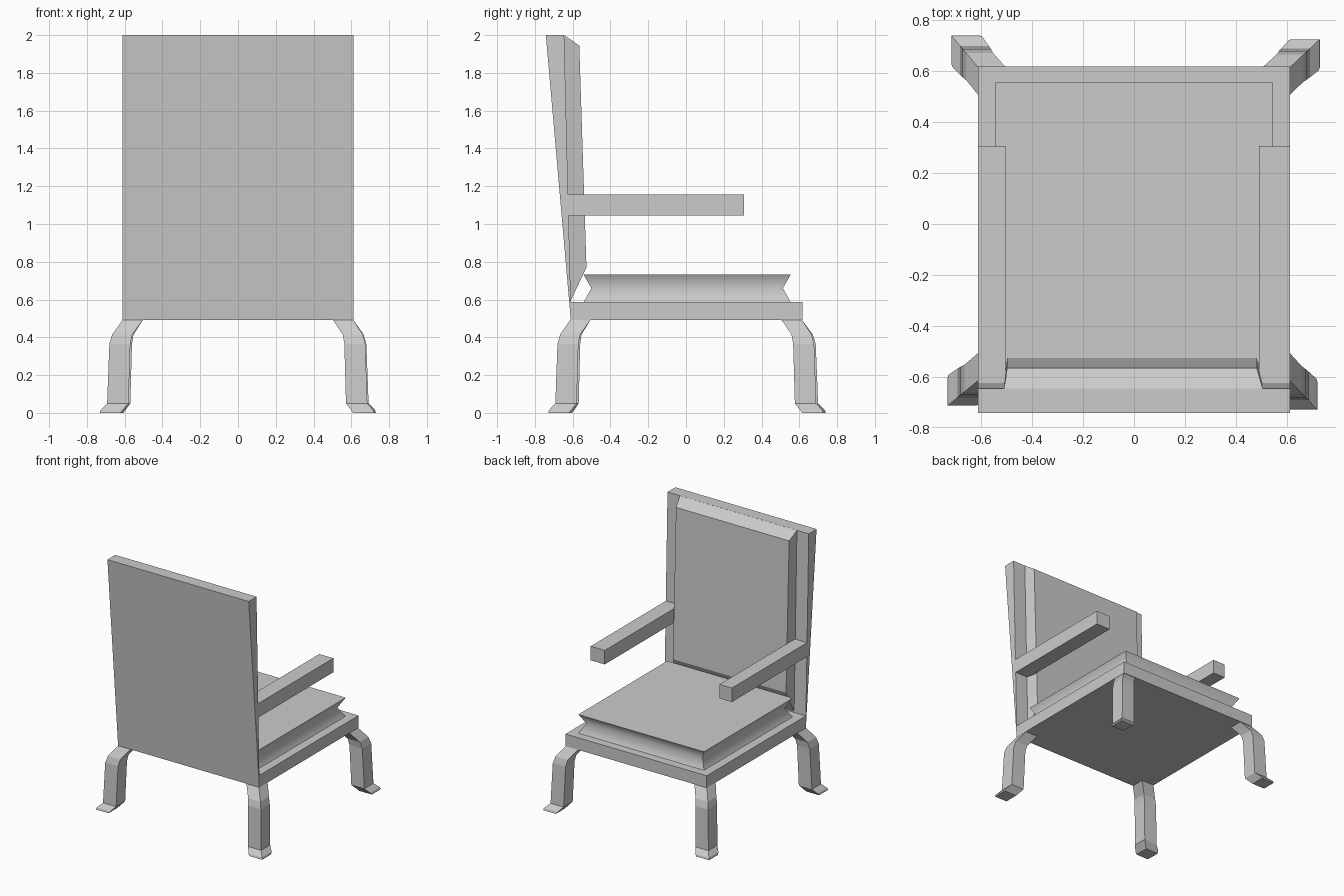
import bpy, bmesh, math

if "Cube" in bpy.data.objects:
    bpy.data.objects.remove(bpy.data.objects["Cube"])


def loft(name, rings, smooth=None):
    """Closed solid skinned through rings of equal length."""
    bm = bmesh.new()
    loops = [[bm.verts.new(p) for p in ring] for ring in rings]
    n = len(loops[0])
    for a, b in zip(loops, loops[1:]):
        for i in range(n):
            j = (i + 1) % n
            bm.faces.new((a[i], a[j], b[j], b[i]))
    bm.faces.new(loops[0])
    bm.faces.new(loops[-1])
    bmesh.ops.recalc_face_normals(bm, faces=bm.faces[:])
    mesh = bpy.data.meshes.new(name)
    bm.to_mesh(mesh)
    bm.free()
    if smooth:
        for p in mesh.polygons:
            p.use_smooth = True
        mesh.set_sharp_from_angle(angle=math.radians(smooth))
    obj = bpy.data.objects.new(name, mesh)
    bpy.context.collection.objects.link(obj)
    return obj


def rect(x0, x1, y0, y1, z):
    return [(x0, y0, z), (x1, y0, z), (x1, y1, z), (x0, y1, z)]


def box(name, x0, x1, y0, y1, z0, z1):
    return loft(name, [rect(x0, x1, y0, y1, z) for z in (z0, z1)])


# Seat frame
box("seat_frame", -0.612, 0.612, -0.61, 0.618, 0.492, 0.587)

# Seat cushion with pinched sides
loft("seat_cushion", [rect(-0.545 + d, 0.545 - d, -0.543 + d, 0.555 - d, z)
                      for z, d in ((0.585, 0), (0.66, 0.042), (0.733, 0))], smooth=60)

# Wedge-shaped leaning backrest
back = [(-0.61, 0.492), (-0.742, 2.0), (-0.645, 2.0), (-0.61, 0.587)]
loft("backrest", [[(x, y, z) for y, z in back] for x in (-0.612, 0.612)])

# Bevelled back cushion, from its base on the backrest to its front face
loft("back_cushion", [
    [(-0.51, -0.612, 0.59), (0.505, -0.612, 0.59), (0.505, -0.646, 2.0), (-0.51, -0.646, 2.0)],
    [(-0.498, -0.527, 0.77), (0.482, -0.527, 0.77), (0.482, -0.565, 1.945), (-0.498, -0.565, 1.945)]])

# Armrests
box("left_armrest", -0.612, -0.505, -0.635, 0.306, 1.045, 1.155)
box("right_armrest", 0.49, 0.612, -0.635, 0.306, 1.045, 1.155)

# Legs: height, outer offset and inner offset of each section from the corner
sections = [(0.493, 0.0, -0.108), (0.415, 0.056, -0.05), (0.365, 0.071, -0.04),
            (0.05, 0.083, -0.03), (0.015, 0.118, 0.0), (0.0, 0.122, 0.012)]
legs = {"front_left_leg": (-1, -1, 1.0, 0.82), "front_right_leg": (1, -1, 0.9, 0.95),
        "back_left_leg": (-1, 1, 0.88, 1.04), "back_right_leg": (1, 1, 0.98, 0.92)}
for name, (sx, sy, kx, ky) in legs.items():
    rings = []
    for z, o, i in sections:
        dx, dy = o * (kx - 1), o * (ky - 1)
        rings.append(rect(sx * (0.61 + i + dx), sx * (0.61 + o + dx),
                          sy * (0.613 + i + dy), sy * (0.613 + o + dy), z))
    loft(name, rings)
